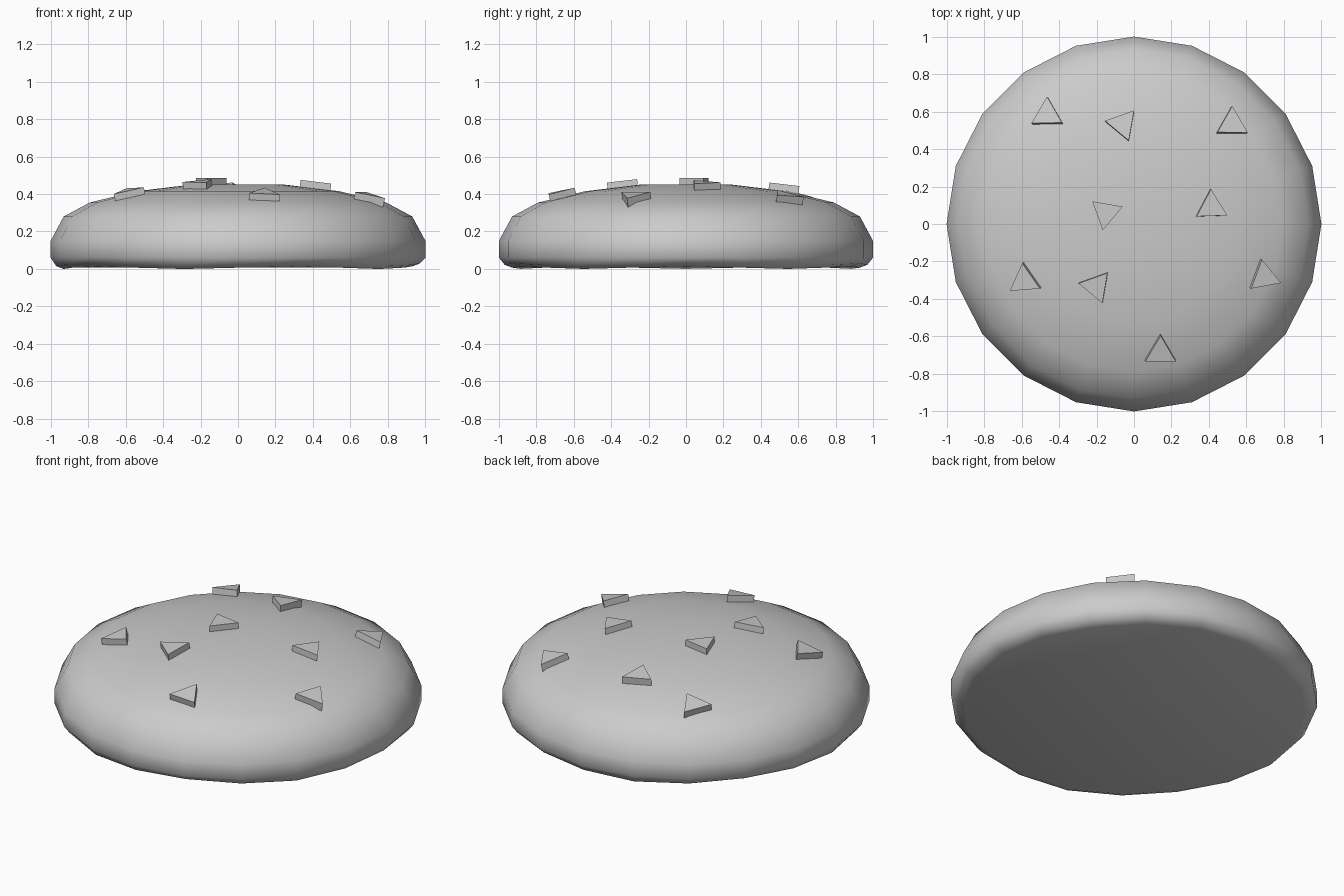
import bpy, bmesh, math
from mathutils import Vector, Matrix

cube = bpy.data.objects.get("Cube")
if cube:
    bpy.data.objects.remove(cube)

SIDES = 20
# Radius and height of each ring, from the base to the crown
PROFILE = [(0.93, 0.0), (0.97, 0.015), (1.0, 0.06), (1.0, 0.15), (0.93, 0.28),
           (0.79, 0.355), (0.54, 0.415), (0.25, 0.45)]


def make_material(name, colour):
    mat = bpy.data.materials.new(name)
    mat.use_nodes = True
    mat.diffuse_color = colour
    mat.node_tree.nodes["Principled BSDF"].inputs["Base Color"].default_value = colour
    return mat


def make_object(name, bm, mat):
    bmesh.ops.recalc_face_normals(bm, faces=bm.faces)
    mesh = bpy.data.meshes.new(name)
    bm.to_mesh(mesh)
    bm.free()
    mesh.materials.append(mat)
    obj = bpy.data.objects.new(name, mesh)
    bpy.context.collection.objects.link(obj)
    return obj


def surface(r):
    """Height and slope of the dome at a radius."""
    crown = PROFILE[4:][::-1]
    for (r0, z0), (r1, z1) in zip(crown, crown[1:]):
        if r0 <= r <= r1:
            slope = (z1 - z0) / (r1 - r0)
            return z0 + slope * (r - r0), slope
    return crown[0][1], 0.0


grey = make_material("light grey", (0.6, 0.6, 0.6, 1))

# Domed bun with a slightly wavy lower rim
bm = bmesh.new()
rings = []
for i, (r, z) in enumerate(PROFILE):
    ring = []
    for k in range(SIDES):
        a = math.tau * k / SIDES
        wave = 0.007 * (1 + math.cos(5 * a)) if i < 2 else 0
        ring.append(bm.verts.new((r * math.cos(a), r * math.sin(a), z + wave)))
    rings.append(ring)
for low, high in zip(rings, rings[1:]):
    for k in range(SIDES):
        n = (k + 1) % SIDES
        bm.faces.new((low[k], low[n], high[n], high[k]))
bm.faces.new(rings[0])
bm.faces.new(rings[-1])
bun = make_object("bun_top", bm, grey)
bpy.context.view_layer.objects.active = bun
bun.select_set(True)
bpy.ops.object.shade_smooth_by_angle(angle=math.radians(60))

# Triangular seeds: x, y, heading of one corner in degrees
SEEDS = [(-0.46, 0.58, 90), (-0.06, 0.53, 50), (0.52, 0.53, 90),
         (-0.15, 0.06, 20), (0.41, 0.09, 92), (-0.58, -0.3, -25),
         (-0.2, -0.33, 50), (0.69, -0.28, -20), (0.14, -0.68, 90)]
for i, (x, y, heading) in enumerate(SEEDS):
    z, slope = surface(math.hypot(x, y))
    out = Vector((x, y, 0)).normalized()
    normal = Vector((-slope * out.x, -slope * out.y, 1)).normalized()
    tilt = Vector((0, 0, 1)).rotation_difference(normal).to_matrix().to_4x4()
    bm = bmesh.new()
    bmesh.ops.create_cone(bm, cap_ends=True, segments=3, radius1=0.095,
                          radius2=0.095, depth=0.05)
    # Turn the corner created on +y to the wanted heading
    corner = max(bm.verts, key=lambda v: v.co.y).co
    spin = math.radians(heading) - math.atan2(corner.y, corner.x)
    place = Matrix.Translation(Vector((x, y, z)) + normal * 0.01)
    bm.transform(place @ tilt @ Matrix.Rotation(spin, 4, "Z"))
    make_object(f"seed_{i + 1}", bm, grey)
